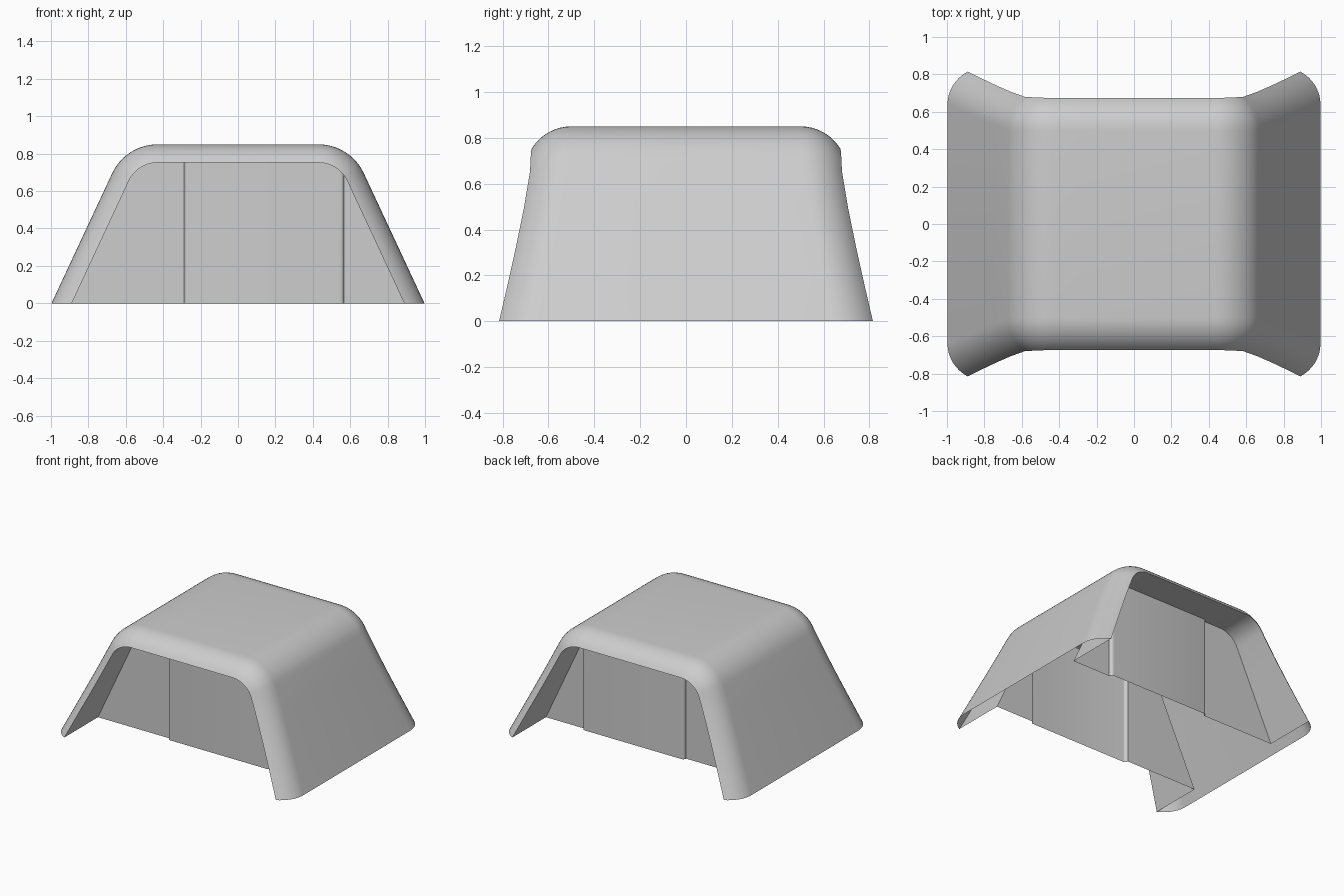
import bpy, bmesh
from math import sin, cos, tan, asin, radians, degrees

cube = bpy.data.objects.get("Cube")
if cube:
    bpy.data.objects.remove(cube, do_unlink=True)

grey = bpy.data.materials.new("plain_grey")
grey.use_nodes = True
grey.diffuse_color = (0.61, 0.61, 0.61, 1)
grey.node_tree.nodes["Principled BSDF"].inputs["Base Color"].default_value = (0.61, 0.61, 0.61, 1)

# Main dimensions
HEIGHT, RADIUS, CENTRE, LEAN = 0.85, 0.268, 0.43, 65   # arch corner
LIP, LIP_DEPTH, LIP_ANGLE, LIP_STEPS = 0.098, 0.175, radians(60), 8
WALL_Y, DOOR_STEP, DOOR_ROUND = 0.41, 0.024, 0.02
DOOR_LEFT, DOOR_RIGHT = -0.288, 0.568
CORNER_STEPS, LEG_STEPS = 10, 4

# Rounded door edge: distance in from the edge, and height above the wall
DOOR_EDGE = [(DOOR_ROUND * (1 - cos(radians(a))), DOOR_STEP * sin(radians(a)))
             for a in (0, 22.5, 45, 67.5, 90)]


def stations():
    """Stops along the arch, foot to foot: (corner x, angle, leg fraction, wall step)."""
    turn = [LEAN * i / CORNER_STEPS for i in range(CORNER_STEPS + 1)]
    legs = [i / LEG_STEPS for i in range(1, LEG_STEPS + 1)]
    inner = RADIUS - LIP
    edge = [(degrees(asin((DOOR_RIGHT - d - CENTRE) / inner)), h) for d, h in DOOR_EDGE]
    inside, outside = edge[-1][0], edge[0][0]
    arc = [(a, DOOR_STEP) for a in turn if a < inside] + [(a, 0) for a in turn if a > outside]
    stops = [(-CENTRE, -LEAN, f, 0) for f in reversed(legs)]
    stops += [(-CENTRE, -a, 0, 0) for a in reversed(turn)]
    stops += [(DOOR_LEFT + d, 0, 0, h) for d, h in DOOR_EDGE]
    stops += [(CENTRE, a, 0, h) for a, h in sorted(arc + edge)]
    stops += [(CENTRE, LEAN, f, 0) for f in legs]
    return stops


STOPS = stations()


def arch_point(stop, inset):
    cx, angle, leg, _ = stop
    a, r = radians(angle), RADIUS - inset
    x, z = cx + r * sin(a), HEIGHT - RADIUS + r * cos(a)
    drop = z * leg
    return x + (1 if cx > 0 else -1) * drop * tan(radians(90 - LEAN)), z - drop


def lip_row(t, side):
    """One row of the rolled lip; t runs from the roof (0) to the rim (1)."""
    phi = t * LIP_ANGLE
    inset = LIP * (1 - cos(phi)) / (1 - cos(LIP_ANGLE))
    row = []
    for stop in STOPS:
        x, z = arch_point(stop, inset)
        rim_y = 0.673 + 0.007 * abs(stop[1]) / LEAN + 0.135 * stop[2] ** 1.15
        row.append((x, side * (rim_y - LIP_DEPTH * (1 - sin(phi) / sin(LIP_ANGLE))), z))
    return row


def wall_row(side):
    row = []
    for stop in STOPS:
        x, z = arch_point(stop, LIP)
        row.append((x, side * (WALL_Y + stop[3]), z))
    return row


def sheet(name, rows):
    bm = bmesh.new()
    grid = [[bm.verts.new(p) for p in row] for row in rows]
    for low, high in zip(grid, grid[1:]):
        for j in range(len(low) - 1):
            bm.faces.new((low[j], low[j + 1], high[j + 1], high[j]))
    bmesh.ops.remove_doubles(bm, verts=bm.verts, dist=0.0001)
    mesh = bpy.data.meshes.new(name)
    bm.to_mesh(mesh)
    bm.free()
    mesh.materials.append(grey)
    obj = bpy.data.objects.new(name, mesh)
    bpy.context.collection.objects.link(obj)
    bpy.ops.object.select_all(action='DESELECT')
    obj.select_set(True)
    bpy.context.view_layer.objects.active = obj
    bpy.ops.object.shade_smooth_by_angle(angle=radians(30))


# Outer shell with a rolled lip at both ends
steps = [i / LIP_STEPS for i in range(LIP_STEPS + 1)]
sheet("outer_shell", [lip_row(t, -1) for t in reversed(steps)] + [lip_row(t, 1) for t in steps])

# Recess and end wall with a raised door panel at each end
for label, side in (("front", -1), ("back", 1)):
    rim, wall = lip_row(1, side), wall_row(side)
    floor = [(x, y, 0) for x, y, z in wall]
    order = -1 if side > 0 else 1
    sheet(label + "_recess", [wall, rim][::order])
    sheet(label + "_wall", [floor, wall][::order])
